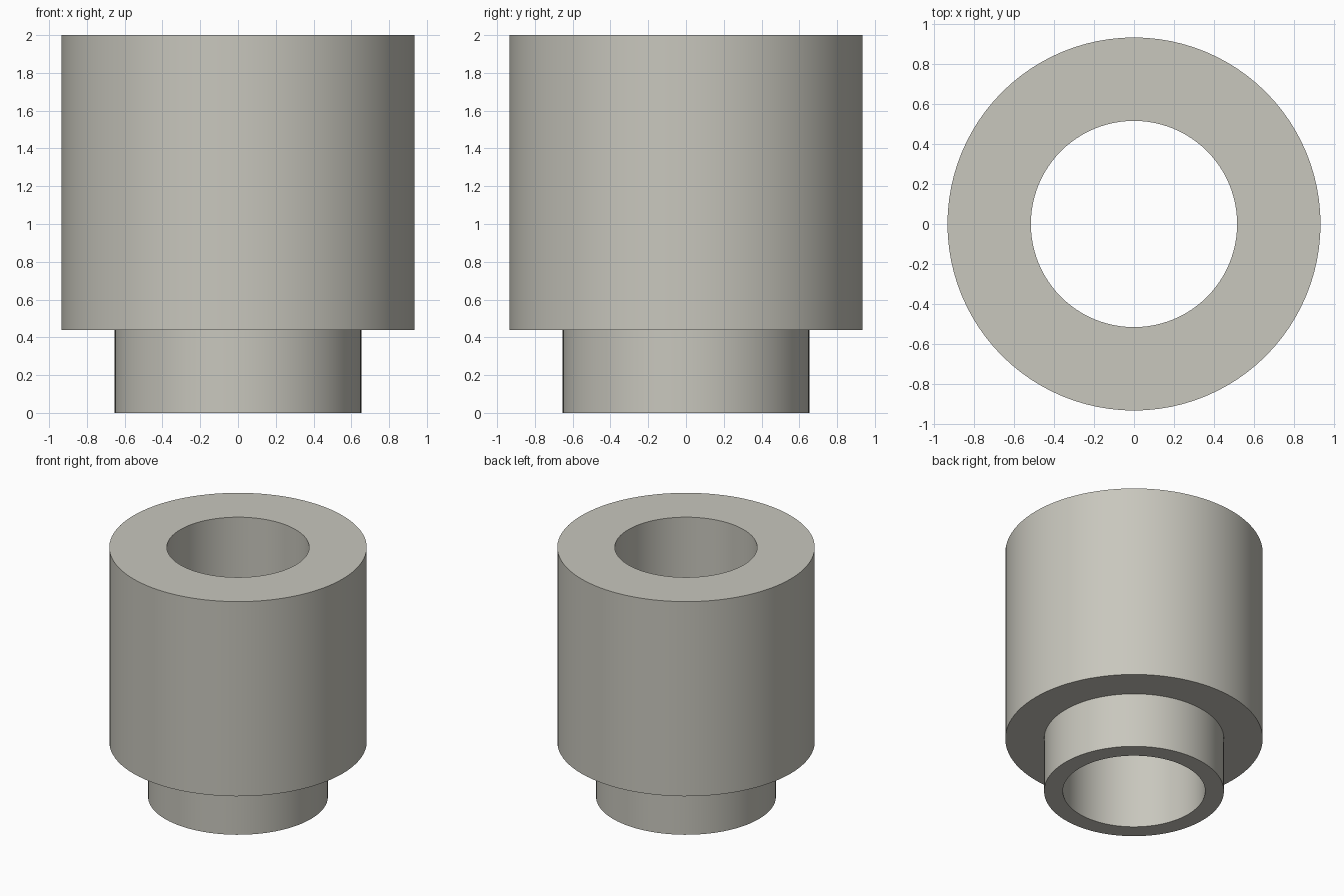
import bpy, bmesh, math

cube = bpy.data.objects.get("Cube")
if cube:
    bpy.data.objects.remove(cube, do_unlink=True)

# Warm grey material
grey = bpy.data.materials.new("warm_grey")
grey.use_nodes = True
colour = (0.58, 0.57, 0.51, 1)
grey.diffuse_color = colour
grey.node_tree.nodes["Principled BSDF"].inputs["Base Color"].default_value = colour

BORE, NECK, BODY = 0.517, 0.653, 0.935
STEP, TOP = 0.44, 2.0
SIDES = 96


def lathe(name, profile):
    """Revolve a closed (radius, height) profile about the z axis."""
    bm = bmesh.new()
    verts = [bm.verts.new((r, 0, z)) for r, z in profile]
    edges = [bm.edges.new((v, verts[(i + 1) % len(verts)]))
             for i, v in enumerate(verts)]
    bmesh.ops.spin(bm, geom=verts + edges, cent=(0, 0, 0), axis=(0, 0, 1),
                   angle=math.tau, steps=SIDES)
    bmesh.ops.remove_doubles(bm, verts=bm.verts, dist=0.0005)
    bmesh.ops.recalc_face_normals(bm, faces=bm.faces)
    mesh = bpy.data.meshes.new(name)
    bm.to_mesh(mesh)
    bm.free()
    mesh.materials.append(grey)
    obj = bpy.data.objects.new(name, mesh)
    bpy.context.collection.objects.link(obj)
    return obj


# Stepped bushing: wide body, narrow neck and a straight through bore
bushing = lathe("stepped_bushing", [
    (BORE, 0), (NECK, 0), (NECK, STEP),
    (BODY, STEP), (BODY, TOP), (BORE, TOP)])

bpy.ops.object.select_all(action="DESELECT")
bushing.select_set(True)
bpy.context.view_layer.objects.active = bushing
bpy.ops.object.shade_smooth_by_angle(angle=math.radians(30))
